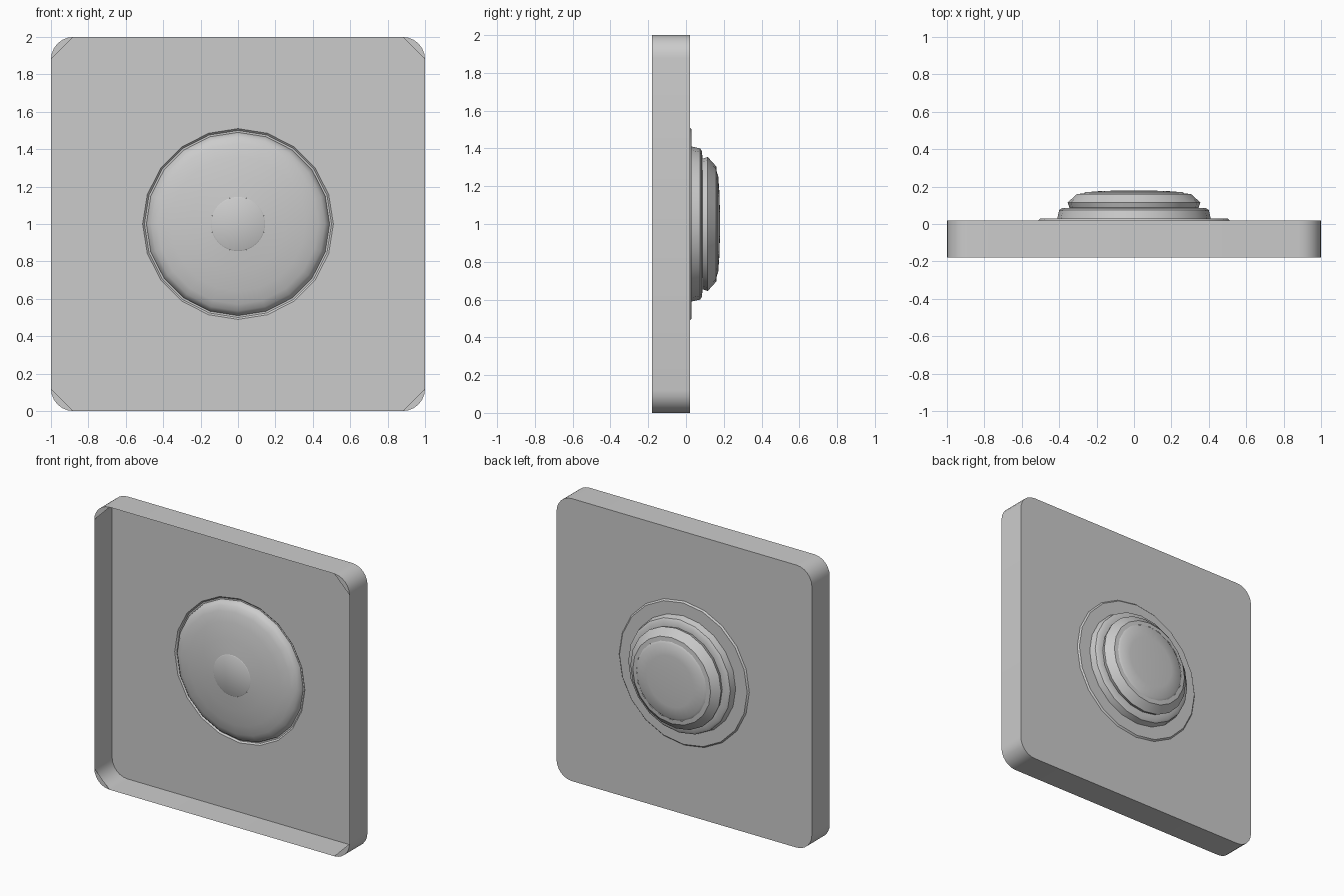
import bpy, bmesh, math

if "Cube" in bpy.data.objects:
    bpy.data.objects.remove(bpy.data.objects["Cube"])

SEG = 20


def finish(bm, name, angle=35):
    me = bpy.data.meshes.new(name)
    bm.to_mesh(me)
    bm.free()
    ob = bpy.data.objects.new(name, me)
    bpy.context.collection.objects.link(ob)
    bpy.context.view_layer.objects.active = ob
    ob.select_set(True)
    bpy.ops.object.shade_smooth_by_angle(angle=math.radians(angle))
    ob.select_set(False)
    return ob


def ring(bm, r, y, n=SEG):
    return [bm.verts.new((r * math.sin(2 * math.pi * i / n), y,
                          1 + r * math.cos(2 * math.pi * i / n))) for i in range(n)]


def revolve(name, profile, n=SEG, angle=35):
    """Spin (radius, y) points about the y axis; a final radius of 0 closes it."""
    bm = bmesh.new()
    prev = None
    for r, y in profile:
        if r == 0:
            tip = bm.verts.new((0, y, 1))
            for i in range(n):
                bm.faces.new((prev[i], prev[(i + 1) % n], tip))
            break
        cur = ring(bm, r, y, n)
        if prev:
            for i in range(n):
                j = (i + 1) % n
                bm.faces.new((prev[i], prev[j], cur[j], cur[i]))
        prev = cur
    bmesh.ops.recalc_face_normals(bm, faces=bm.faces)
    return finish(bm, name, angle)


# Open tray: round-cornered back sheet with a hole, thin walls, corner webs
bm = bmesh.new()
R, STEPS, FRONT, BACK = 0.12, 6, -0.18, 0.02
corners = []
for k, (sx, sz) in enumerate([(1, 1), (-1, 1), (-1, -1), (1, -1)]):
    arc = []
    for s in range(STEPS + 1):
        a = math.pi / 2 * (k + s / STEPS)
        arc.append((sx * (1 - R) + R * math.cos(a), 1 + sz * (1 - R) + R * math.sin(a)))
    corners.append(arc)
outline = [p for arc in corners for p in arc]
front = [bm.verts.new((x, FRONT, z)) for x, z in outline]
back = [bm.verts.new((x, BACK, z)) for x, z in outline]
n = len(outline)
for i in range(n):
    j = (i + 1) % n
    bm.faces.new((front[i], front[j], back[j], back[i]))
for k in range(4):
    bm.faces.new(front[k * (STEPS + 1):(k + 1) * (STEPS + 1)])
hole = ring(bm, 0.51, BACK)
edges = [bm.edges.get((back[i], back[(i + 1) % n])) for i in range(n)]
edges += [bm.edges.new((hole[i], hole[(i + 1) % SEG])) for i in range(SEG)]
bmesh.ops.triangle_fill(bm, edges=edges, use_beauty=True, normal=(0, 1, 0))
bmesh.ops.recalc_face_normals(bm, faces=bm.faces)
finish(bm, "tray")

# Stepped housing behind the sheet
revolve("housing", [(0.51, 0.02), (0.50, 0.03), (0.41, 0.03), (0.40, 0.075),
                    (0.385, 0.085), (0.345, 0.087), (0.355, 0.115),
                    (0.305, 0.16), (0.275, 0.163)])

# Slightly domed rear cap
revolve("rear_cap", [(0.275, 0.16), (0.26, 0.17), (0.18, 0.176), (0.09, 0.179), (0, 0.18)], 32)

# Shallow dome at the front, with a small central disc
revolve("front_dome", [(0.49, 0.03), (0.485, 0.01), (0.465, -0.01), (0.43, -0.025),
                       (0.36, -0.041), (0.25, -0.057), (0.145, -0.067)], angle=60)
revolve("centre_disc", [(0.145, -0.067), (0.14, -0.07), (0, -0.071)], 32)
